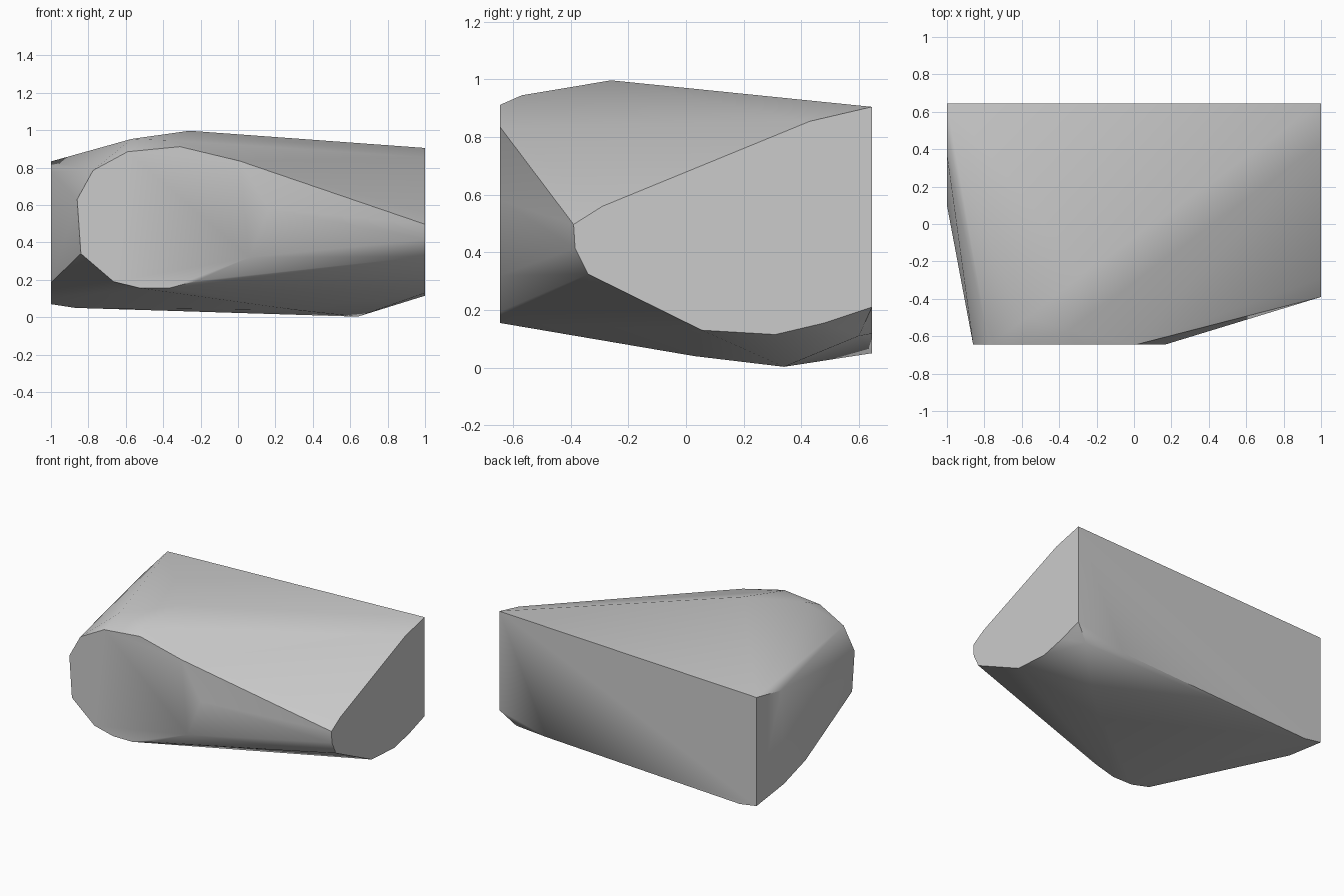
import bpy
import bmesh
import math

# Remove the default cube
default_cube = bpy.data.objects.get("Cube")
if default_cube:
    bpy.data.objects.remove(default_cube, do_unlink=True)


def make_material(name, colour):
    material = bpy.data.materials.new(name)
    material.use_nodes = True
    material.diffuse_color = colour
    shader = material.node_tree.nodes["Principled BSDF"]
    shader.inputs["Base Color"].default_value = colour
    return material


HALF_LENGTH = 1.0
HALF_DEPTH = 0.645

# Rounded flat front outline, as x and z
front_outline = [(-.86, .63), (-.775, .785), (-.59, .885), (-.31, .912),
                 (.01, .835), (.165, .58), (.06, .32), (-.22, .195),
                 (-.37, .155), (-.52, .155), (-.665, .19), (-.84, .34)]

# Flat left end outline, as y and z
left_outline = [(HALF_DEPTH, .905), (.43, .855), (-.29, .56), (-.39, .497),
                (-.385, .415), (-.34, .325), (.055, .13), (.31, .115),
                (.48, .155), (HALF_DEPTH, .21)]

# Flat right end outline, as y and z
right_outline = [(HALF_DEPTH, .833), (.37, .778), (.1, .185),
                 (.34, .11), (HALF_DEPTH, .07)]

# Lower corners of the flat back, as x and z
back_corners = [(-.87, .05), (.634, .118)]

# Crown along the top, keel along the underside, and the chipped corner
crown_points = [(-.26, -.26, .997), (-.57, -.5, .953), (-.35, -.57, .945)]
keel_points = [(.64, .34, .003), (.3, .03, .04)]
chip_points = [(.9, .6, .11)]


def on_side(outline, x):
    return [(x, y, z) for y, z in outline]


def on_depth(outline, y):
    return [(x, y, z) for x, z in outline]


def make_stone(name, points, material):
    bm = bmesh.new()
    for point in points:
        bm.verts.new(point)
    hull = bmesh.ops.convex_hull(bm, input=bm.verts[:])
    # Drop any points left inside the solid
    loose = [v for v in bm.verts if not v.link_faces]
    bmesh.ops.delete(bm, geom=loose, context="VERTS")
    # Merge the triangles of each flat face into one polygon
    bmesh.ops.dissolve_limit(bm, angle_limit=math.radians(0.5),
                             verts=bm.verts[:], edges=bm.edges[:])
    bmesh.ops.recalc_face_normals(bm, faces=bm.faces[:])
    mesh = bpy.data.meshes.new(name)
    bm.to_mesh(mesh)
    bm.free()
    mesh.materials.append(material)
    stone = bpy.data.objects.new(name, mesh)
    bpy.context.scene.collection.objects.link(stone)
    return stone


# Faceted stone with softly shaded sides and crisp flat ends
grey = make_material("stone_grey", (.6, .6, .6, 1))
stone = make_stone(
    "stone_block",
    on_depth(front_outline, -HALF_DEPTH)
    + on_side(left_outline, HALF_LENGTH)
    + on_side(right_outline, -HALF_LENGTH)
    + on_depth(back_corners, HALF_DEPTH)
    + crown_points + keel_points + chip_points,
    grey)

bpy.ops.object.select_all(action="DESELECT")
stone.select_set(True)
bpy.context.view_layer.objects.active = stone
bpy.ops.object.shade_smooth_by_angle(angle=math.radians(40))
